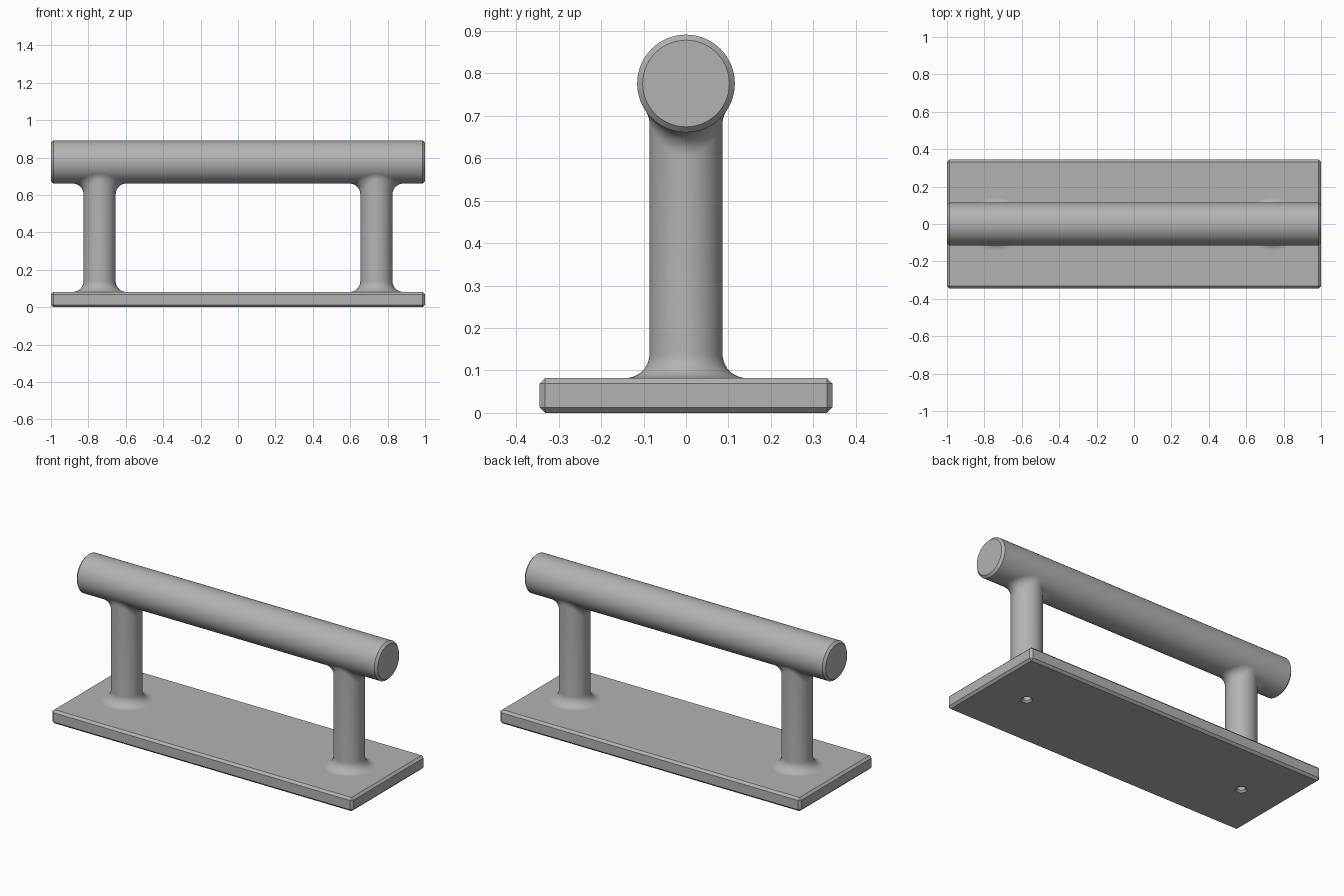
import bpy, bmesh
from math import sin, cos, pi, sqrt, radians
from mathutils import Vector, Matrix

cube = bpy.data.objects.get("Cube")
if cube:
    bpy.data.objects.remove(cube, do_unlink=True)

# Main dimensions
PLATE_TOP, CHAMFER = 0.082, 0.013
BAR_Z, BAR_R = 0.776, 0.115
POST_X, POST_R, FILLET = 0.74, 0.086, 0.057
SIDES, STEPS = 64, 10

GREY = (0.45, 0.45, 0.45, 1)
metal = bpy.data.materials.new("grey metal")
metal.use_nodes = True
metal.diffuse_color = GREY
metal.node_tree.nodes["Principled BSDF"].inputs["Base Color"].default_value = GREY


def make(name, bm, smooth=True):
    bmesh.ops.recalc_face_normals(bm, faces=bm.faces)
    mesh = bpy.data.meshes.new(name)
    bm.to_mesh(mesh)
    bm.free()
    mesh.materials.append(metal)
    obj = bpy.data.objects.new(name, mesh)
    bpy.context.collection.objects.link(obj)
    if smooth:
        bpy.ops.object.select_all(action='DESELECT')
        obj.select_set(True)
        bpy.context.view_layer.objects.active = obj
        bpy.ops.object.shade_smooth_by_angle(angle=radians(30))
    return obj


def loft(rings, caps):
    """Skin a list of closed rings of points."""
    bm = bmesh.new()
    loops = [[bm.verts.new(p) for p in ring] for ring in rings]
    for low, high in zip(loops, loops[1:]):
        for i in range(len(low)):
            j = (i + 1) % len(low)
            bm.faces.new((low[i], low[j], high[j], high[i]))
    if caps:
        bm.faces.new(loops[0][::-1])
        bm.faces.new(loops[-1])
    return bm


def lathe(profile, sides=SIDES):
    """Solid of revolution about z from (radius, height) pairs."""
    return loft([[(r * cos(2 * pi * i / sides), r * sin(2 * pi * i / sides), z)
                  for i in range(sides)] for r, z in profile], True)


# Base plate with chamfered edges
bm = bmesh.new()
bmesh.ops.create_cube(bm, size=1)
bmesh.ops.scale(bm, vec=(2, 0.69, PLATE_TOP), verts=bm.verts)
bmesh.ops.translate(bm, vec=(0, 0, PLATE_TOP / 2), verts=bm.verts)
bmesh.ops.bevel(bm, geom=bm.edges[:], offset=CHAMFER, segments=1, affect='EDGES')
plate = make("base_plate", bm, smooth=False)

# Screw holes in the underside, with a countersunk mouth
for side, x in (("right", -POST_X), ("left", POST_X)):
    bm = lathe([(0.042, -0.01), (0.022, 0.01), (0.022, 0.07)], 32)
    bmesh.ops.translate(bm, vec=(x, 0, 0), verts=bm.verts)
    cutter = make(side + "_hole_cutter", bm)
    cutter.hide_render = True
    cutter.hide_set(True)
    cut = plate.modifiers.new(side + " screw hole", 'BOOLEAN')
    cut.operation = 'DIFFERENCE'
    cut.solver = 'EXACT'
    cut.object = cutter

# Grip bar with chamfered ends
bm = lathe([(BAR_R - CHAMFER, -1), (BAR_R, CHAMFER - 1),
            (BAR_R, 1 - CHAMFER), (BAR_R - CHAMFER, 1)], 96)
bmesh.ops.rotate(bm, matrix=Matrix.Rotation(pi / 2, 3, 'Y'), verts=bm.verts)
bmesh.ops.translate(bm, vec=(0, 0, BAR_Z), verts=bm.verts)
make("grip_bar", bm)


def post_column(x, angle):
    """Points up one side of a post: base fillet, shaft, fillet into the bar."""
    out = Vector((cos(angle), sin(angle), 0))
    reach = POST_R + FILLET
    # Base fillet
    centre = out * reach + Vector((0, 0, PLATE_TOP + FILLET))
    points = [out * reach + Vector((0, 0, PLATE_TOP - 0.005))]
    for k in range(STEPS + 1):
        t = pi / 2 * k / STEPS
        points.append(centre - out * FILLET * sin(t) - Vector((0, 0, FILLET * cos(t))))
    # Ball rolling between the post and the bar
    centre = out * reach
    centre.z = BAR_Z - sqrt((BAR_R + FILLET) ** 2 - centre.y ** 2)
    axis_point = Vector((centre.x, 0, BAR_Z))
    to_bar = (axis_point - centre).normalized()
    for k in range(STEPS + 1):
        points.append(centre + (-out).slerp(to_bar, k / STEPS) * FILLET)
    # Tuck the end inside the bar
    points.append(points[-1].lerp(axis_point, 0.1))
    return [p + Vector((x, 0, 0)) for p in points]


# Posts
for side, x in (("right", -POST_X), ("left", POST_X)):
    columns = [post_column(x, 2 * pi * i / SIDES) for i in range(SIDES)]
    make(side + "_post", loft(list(zip(*columns)), False))
